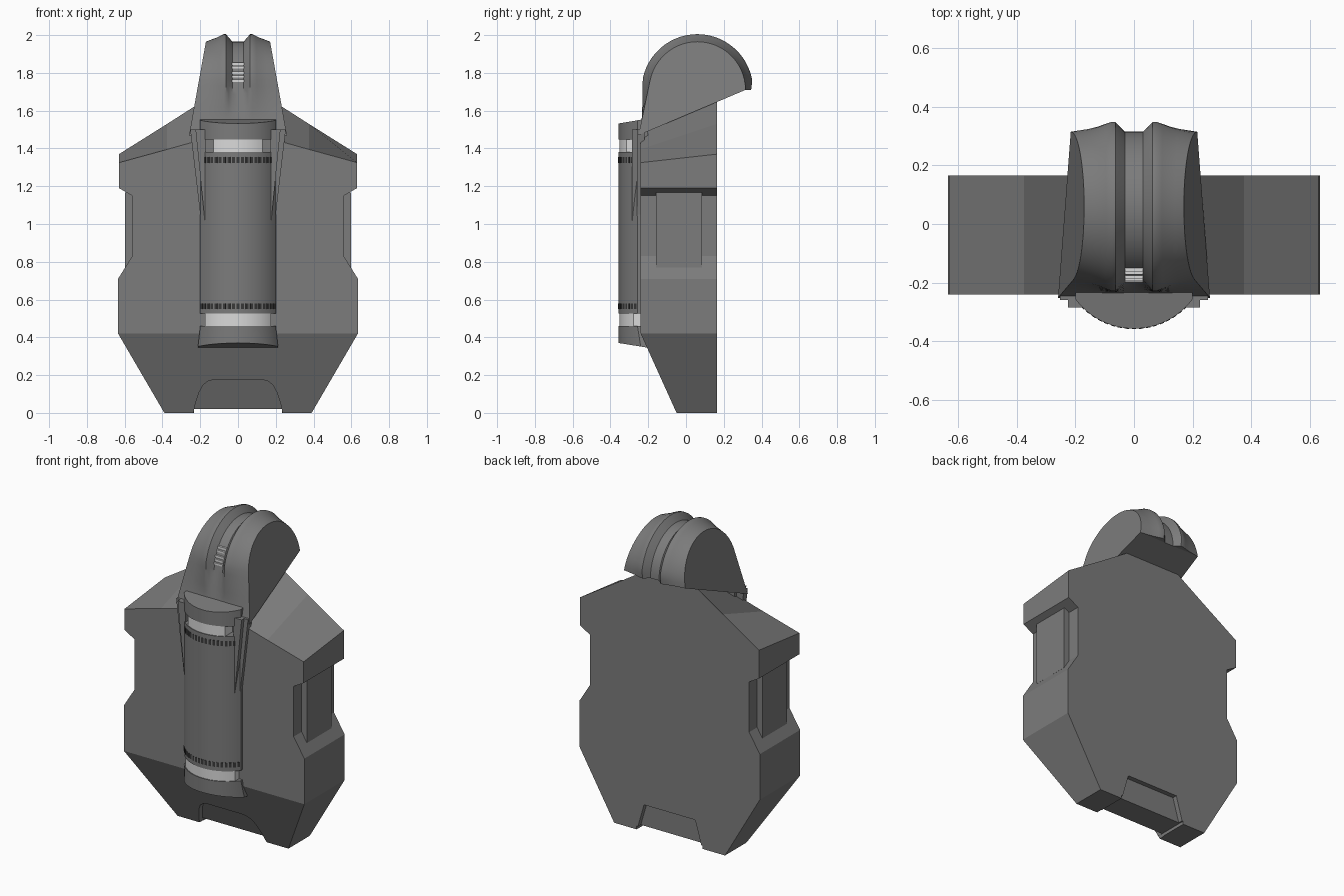
import bpy, bmesh, math

if "Cube" in bpy.data.objects:
    bpy.data.objects.remove(bpy.data.objects["Cube"])


def material(name, v):
    m = bpy.data.materials.new(name)
    m.diffuse_color = (v, v, v, 1)
    m.use_nodes = True
    m.node_tree.nodes["Principled BSDF"].inputs["Base Color"].default_value = m.diffuse_color
    return m


GREY = material("dark grey", 0.2)
LIGHT = material("light grey", 0.7)
DARK = material("slot dark", 0.04)


def make(name, verts, faces, mat=GREY, smooth=None):
    me = bpy.data.meshes.new(name)
    me.from_pydata(verts, [], faces)
    bm = bmesh.new()
    bm.from_mesh(me)
    bmesh.ops.recalc_face_normals(bm, faces=bm.faces)
    bm.to_mesh(me)
    bm.free()
    me.materials.append(mat)
    ob = bpy.data.objects.new(name, me)
    bpy.context.collection.objects.link(ob)
    if smooth:
        bpy.ops.object.select_all(action='DESELECT')
        bpy.context.view_layer.objects.active = ob
        ob.select_set(True)
        bpy.ops.object.shade_smooth_by_angle(angle=math.radians(smooth))
    return ob


def loft(name, a, b, mat=GREY, smooth=None):
    """Solid between two matching loops of points."""
    n = len(a)
    sides = [(i, (i + 1) % n, n + (i + 1) % n, n + i) for i in range(n)]
    return make(name, a + b, sides + [tuple(range(n)), tuple(range(n, 2 * n))], mat, smooth)


def box(name, x0, x1, y0, y1, z0, z1, mat=GREY):
    q = [(x0, y0), (x1, y0), (x1, y1), (x0, y1)]
    return loft(name, [(x, y, z0) for x, y in q], [(x, y, z1) for x, y in q], mat)


# --- Main body: half outline as (x, front z, back z), mirrored
FRONT, BACK = -0.24, 0.165
half = [(.39, 0, 0), (.635, .42, .42), (.635, .71, .71), (.56, .83, .83), (.56, 1.15, 1.15),
        (.63, 1.19, 1.19), (.63, 1.325, 1.37), (.375, 1.395, 1.53), (0, 1.5, 1.77)]
outline = half + [(-x, f, b) for x, f, b in half[-2::-1]]
n = len(outline)


def slope_y(z):
    return -0.05 - 0.19 * min(z, .42) / .42


verts = [(x, slope_y(f), f) for x, f, b in outline] + [(x, BACK, b) for x, f, b in outline]
faces = [(i, (i + 1) % n, n + (i + 1) % n, n + i) for i in range(n)]
faces += [tuple(range(1, n - 1)), (0, 1, n - 2, n - 1), tuple(range(n, 2 * n))]
body = make("body", verts, faces)

# --- Recesses at the foot: front arch, back trapezoid, shallow underside slot
arch = [(.24, -.02), (.225, .05), (.205, .11), (.185, .148), (.155, .17), (.12, .177)]
arch += [(-x, z) for x, z in arch[::-1]]
trap = [(.235, -.02), (.18, .17), (-.18, .17), (-.235, -.02)]
cutters = [
    loft("arch_cutter", [(x, -.4, z) for x, z in arch], [(x, slope_y(z) + .035, z) for x, z in arch]),
    loft("back_cutter", [(x, .135, z) for x, z in trap], [(x, .3, z) for x, z in trap]),
    box("slot_cutter", -.232, .232, -.5, .5, -.1, .02)]
bpy.context.view_layer.objects.active = body
for c in cutters:
    m = body.modifiers.new(c.name, 'BOOLEAN')
    m.operation = 'DIFFERENCE'
    m.solver = 'EXACT'
    m.object = c
    bpy.ops.object.modifier_apply(modifier=m.name)
    bpy.data.objects.remove(c)

# --- Side blocks in the notches and tapered brackets beside the tube
for s, side in ((1, "right"), (-1, "left")):
    box(side + "_side_block", s * .5, s * .598, -.16, .085, .77, 1.167)
    for part, y, quad in (
            ("outer", -.26, [(.2, 1.5), (.253, 1.5), (.187, .94), (.18, 1.0)]),
            ("inner", -.285, [(.17, 1.5), (.225, 1.5), (.174, 1.0), (.164, 1.05)])):
        loft(f"{side}_{part}_bracket", [(s * x, y, z) for x, z in quad],
             [(s * x, -.22, z) for x, z in quad])

# --- Hooked head: ridged section swept along a straight front and an arc
CY, CZ, R = .06, 1.71, .255
path = []
for i in range(29):
    a = math.radians(168 * i / 28)
    path.append((CY + R * math.cos(a), CZ + R * math.sin(a), math.cos(a), math.sin(a)))
y0, z0, ny, nz = path[-1]
for i in range(1, 9):
    d = .3 * i / 8
    path.append((y0 + nz * -d, z0 + ny * d, ny, nz))
section = [(.0, 0), (.03, 0), (.05, .024), (.064, .04), (.076, .04), (.095, .031),
           (.115, .021), (.14, .012)]
verts = []
for y, z, ny, nz in path:
    edge = .17 + .18 * (1.965 - z)
    fade = max(0, min(1, (z - 1.56) / .2))
    row = [(x + (max(0, x - .076) * (edge / .17 - 1)), o * fade) for x, o in section] + [(edge, 0)]
    row = [(-x, o) for x, o in row[:0:-1]] + row
    verts += [(x, y + ny * o, z + nz * o) for x, o in row]
w, rows = len(row), len(path)
faces = [(r * w + c, r * w + c + 1, (r + 1) * w + c + 1, (r + 1) * w + c)
         for r in range(rows - 1) for c in range(w - 1)]
faces += [tuple(r * w for r in range(rows)), tuple(r * w + w - 1 for r in range(rows))]
# lip at the hook's end, then the flat underside
faces += [tuple(range(w)), (0, w - 1, rows * w - 1, (rows - 1) * w)]
faces += [tuple(range((rows - 1) * w, rows * w))]
make("hooked_head", verts, faces, GREY, 35)

# --- Light slats in the head groove
for i, deg in enumerate((147, 152, 159, 164, 169)):
    a = math.radians(deg)
    y, z = CY + R * math.cos(a), CZ + R * math.sin(a)
    box(f"groove_slat_{i}", -.031, .031, y - .008, y + .03, z - .006, z + .006, LIGHT)

# --- Front tube: stacked lens-shaped prisms on one shared arc
TY, TR = -.107, .25


def arc(width, r=TR, back=-.2, steps=24):
    a = math.asin(width / r)
    pts = [(r * math.sin(t), TY - r * math.cos(t))
           for t in (-a + 2 * a * i / steps for i in range(steps + 1))]
    return pts + [(width, back), (-width, back)]


def lens(name, w0, w1, z0, z1, mat=GREY, r=TR, tilt0=0, tilt1=0):
    def loop(w, z, tilt):
        return [(x, y, z + tilt * (y + .357)) for x, y in arc(w, r)]
    return loft(name, loop(w0, z0, tilt0), loop(w1, z1, tilt1), mat, 30)


lens("tube", .2, .2, .525, 1.382)
lens("top_cap", .2, .2, 1.447, 1.532, tilt1=.17)
lens("bottom_cap", .212, .2, .37, .46, tilt0=-.16)
lens("upper_light_ring", .13, .13, 1.37, 1.46, LIGHT, .245)
lens("lower_light_ring", .175, .175, .45, .535, LIGHT, .245)

# --- Rows of dark slots round the tube
for row_name, z0, z1 in (("upper", 1.322, 1.354), ("lower", .55, .58)):
    verts, faces = [], []
    for i in range(19):
        t = (i - 9) * .097
        k = len(verts)
        for r in (TR - .004, TR + .002):
            for dt, z in ((-.03, z0), (.03, z0), (.03, z1), (-.03, z1)):
                verts.append((r * math.sin(t + dt), TY - r * math.cos(t + dt), z))
        faces += [tuple(k + j for j in f) for f in (
            (0, 1, 2, 3), (4, 5, 6, 7), (0, 1, 5, 4), (1, 2, 6, 5), (2, 3, 7, 6), (3, 0, 4, 7))]
    make(row_name + "_slots", verts, faces, DARK)
